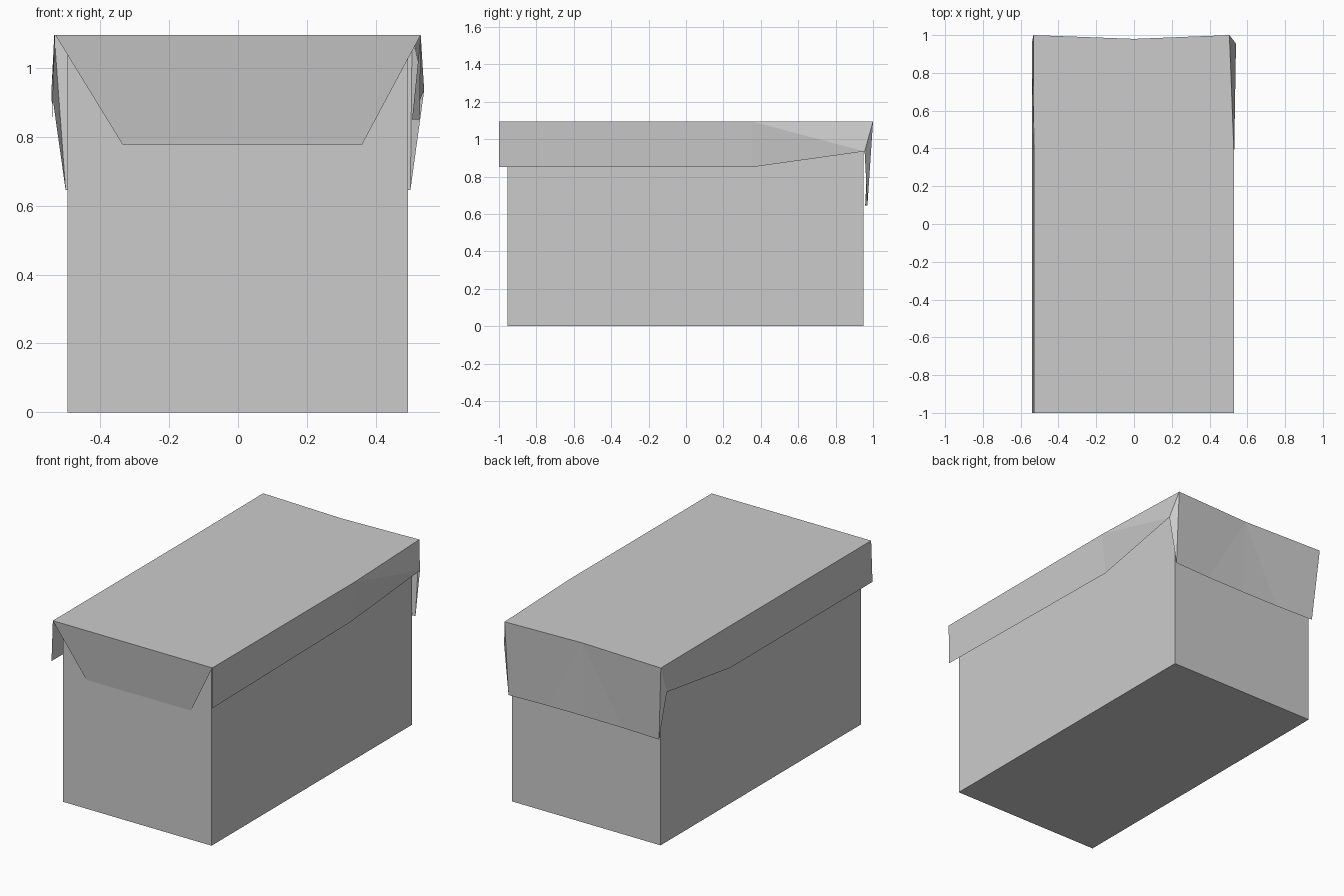
import bpy, bmesh

if "Cube" in bpy.data.objects:
    bpy.data.objects.remove(bpy.data.objects["Cube"])

TOP = 1.095


def build(name, points, faces):
    """Make a flat-shaded sheet object from named corner points."""
    bm = bmesh.new()
    v = {k: bm.verts.new(p) for k, p in points.items()}
    for f in faces:
        bm.faces.new([v[k] for k in f.split()])
    bmesh.ops.recalc_face_normals(bm, faces=bm.faces[:])
    mesh = bpy.data.meshes.new(name)
    bm.to_mesh(mesh)
    bm.free()
    obj = bpy.data.objects.new(name, mesh)
    bpy.context.collection.objects.link(obj)
    return obj


# Box body: cube with its top face removed
bm = bmesh.new()
bmesh.ops.create_cube(bm, size=1)
bmesh.ops.delete(bm, geom=[f for f in bm.faces if f.normal.z > 0.5], context='FACES_ONLY')
for v in bm.verts:
    v.co = (v.co.x * 0.988 - 0.001, v.co.y * 1.903 - 0.0035, (v.co.z + 0.5) * 1.088)
mesh = bpy.data.meshes.new("box_body")
bm.to_mesh(mesh)
bm.free()
bpy.context.collection.objects.link(bpy.data.objects.new("box_body", mesh))

# Lid: sagging top sheet with side, front and back flaps folded down
pts = {
    # rim of the lid top
    "fl": (-0.53, -1, TOP), "fr": (0.53, -1, TOP),
    "ml": (-0.53, 0.35, TOP), "mr": (0.53, 0.35, TOP),
    "bl": (-0.533, 1, TOP), "br": (0.505, 1, TOP), "bm": (0, 0.98, TOP),
    # lower edge of the side flaps
    "sfl": (-0.539, -1, 0.85), "sfr": (0.527, -1, 0.85),
    "sml": (-0.539, 0.35, 0.85), "smr": (0.505, 0.35, 0.85),
    "sbl": (-0.541, 0.955, 0.935), "sbr": (0.54, 0.955, 0.935),
    # lower edge of the front flap
    "ffl": (-0.335, -0.96, 0.777), "ffr": (0.36, -0.96, 0.777),
    # lower edge of the back flap
    "b0": (-0.5, 0.97, 0.645), "b1": (-0.25, 0.96, 0.645), "b2": (0, 0.958, 0.645),
    "b3": (0.25, 0.96, 0.645), "b4": (0.5, 0.97, 0.645),
}
build("lid_with_flaps", pts, [
    "fl fr mr ml", "ml mr br bm bl",
    "fl ffl ffr fr",
    "fr sfr smr mr", "mr smr sbr", "mr sbr br",
    "fl ml sml sfl", "ml sbl sml", "ml bl sbl",
    "br sbr b4", "br b4 b3", "br b3 bm", "bm b3 b2",
    "bl b0 sbl", "bl b1 b0", "bl bm b1", "bm b2 b1",
])
